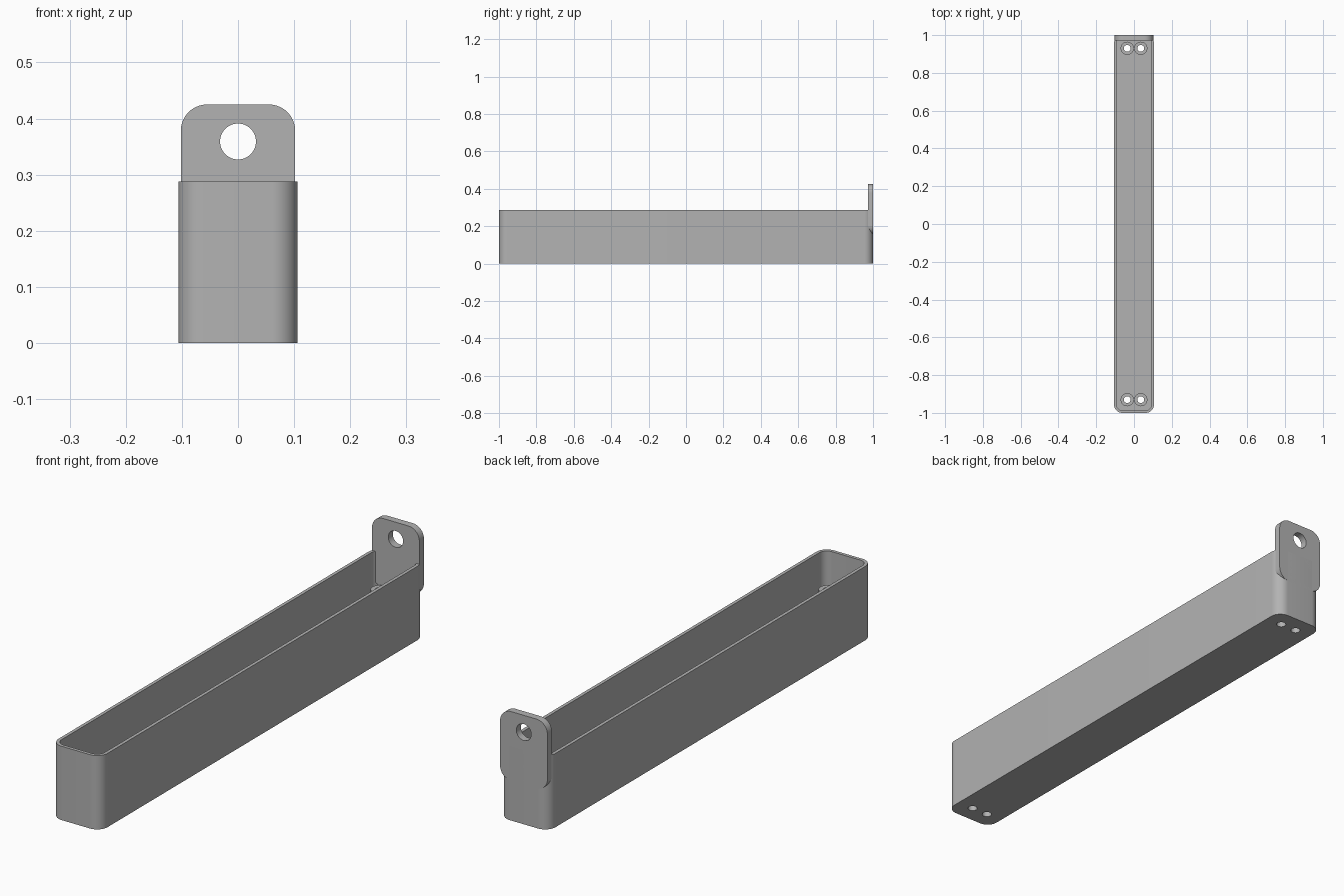
import bpy
import bmesh
from math import cos, sin, pi, radians
from mathutils import Matrix

cube = bpy.data.objects.get("Cube")
if cube:
    bpy.data.objects.remove(cube, do_unlink=True)

# Single plain grey material
grey = bpy.data.materials.new("plain grey")
grey.use_nodes = True
colour = (0.45, 0.45, 0.45, 1)
grey.diffuse_color = colour
grey.node_tree.nodes["Principled BSDF"].inputs["Base Color"].default_value = colour

HALF_W, HEIGHT, WALL, FLOOR = 0.106, 0.288, 0.013, 0.015
CORNER = 0.045
HOLE_R, BOSS_R, BOSS_TOP = 0.018, 0.036, 0.17
TAB_BOTTOM, TAB_TOP, TAB_FRONT = 0.155, 0.425, 0.972


def rounded_rect(hx, hy, r, steps=12):
    """Outline of a rounded rectangle, counter-clockwise."""
    points = []
    for i, (sx, sy) in enumerate([(1, 1), (-1, 1), (-1, -1), (1, -1)]):
        for s in range(steps + 1):
            a = (i + s / steps) * pi / 2
            points.append((sx * (hx - r) + r * cos(a), sy * (hy - r) + r * sin(a)))
    return points


def circle(r, steps=40):
    return [(r * cos(2 * pi * i / steps), r * sin(2 * pi * i / steps)) for i in range(steps)]


def skin(name, rings, closed=False):
    """Bridge (outline, z) rings into a solid; closed joins last ring to first."""
    bm = bmesh.new()
    loops = [[bm.verts.new((x, y, z)) for x, y in outline] for outline, z in rings]
    n = len(loops[0])
    pairs = list(zip(loops, loops[1:]))
    if closed:
        pairs.append((loops[-1], loops[0]))
    else:
        bm.faces.new(loops[0])
        bm.faces.new(loops[-1])
    for a, b in pairs:
        for i in range(n):
            j = (i + 1) % n
            bm.faces.new((a[i], a[j], b[j], b[i]))
    bmesh.ops.recalc_face_normals(bm, faces=bm.faces)
    mesh = bpy.data.meshes.new(name)
    bm.to_mesh(mesh)
    bm.free()
    mesh.materials.append(grey)
    obj = bpy.data.objects.new(name, mesh)
    bpy.context.collection.objects.link(obj)
    return obj


def activate(obj):
    bpy.ops.object.select_all(action="DESELECT")
    obj.select_set(True)
    bpy.context.view_layer.objects.active = obj


def cut(obj, cutter):
    activate(obj)
    mod = obj.modifiers.new("cut", "BOOLEAN")
    mod.operation, mod.solver, mod.object = "DIFFERENCE", "EXACT", cutter
    bpy.ops.object.modifier_apply(modifier=mod.name)
    bpy.data.objects.remove(cutter, do_unlink=True)


def smooth(obj):
    activate(obj)
    bpy.ops.object.shade_smooth_by_angle(angle=radians(30))


# Open tray with rounded corners
outer = rounded_rect(HALF_W, 1, CORNER)
inner = rounded_rect(HALF_W - WALL, 1 - WALL, CORNER - WALL)
tray = skin("tray", [(outer, 0), (outer, HEIGHT), (inner, HEIGHT), (inner, FLOOR)])

# Screw holes through the floor, each with a hollow boss standing inside
for end, y in (("front", -0.93), ("back", 0.93)):
    for side, x in (("right", -0.036), ("left", 0.036)):
        cutter = skin("hole_cutter", [(circle(HOLE_R), -0.05), (circle(HOLE_R), 0.05)])
        cutter.data.transform(Matrix.Translation((x, y, 0)))
        cut(tray, cutter)
        rim, bore = circle(BOSS_R - 0.001), circle(HOLE_R)
        boss = skin(f"{end}_{side}_boss", [(rim, FLOOR - 0.005), (rim, BOSS_TOP),
                                           (bore, BOSS_TOP), (bore, FLOOR - 0.005)], closed=True)
        boss.data.transform(Matrix.Translation((x, y, 0)))
        smooth(boss)
smooth(tray)

# Hanging tab on the back wall, with a round eyelet
plate = rounded_rect(0.102, (TAB_TOP - TAB_BOTTOM) / 2, 0.047)
thick = 1 - TAB_FRONT
upright = Matrix.Translation((0, 1, (TAB_TOP + TAB_BOTTOM) / 2)) @ Matrix.Rotation(pi / 2, 4, "X")
tab = skin("hanging_tab", [(plate, 0), (plate, thick)])
tab.data.transform(upright)
eyelet = skin("eyelet_cutter", [(circle(0.032, 48), -0.05), (circle(0.032, 48), 0.1)])
eyelet.data.transform(Matrix.Translation((0, 1, 0.359)) @ Matrix.Rotation(pi / 2, 4, "X"))
cut(tab, eyelet)
smooth(tab)
